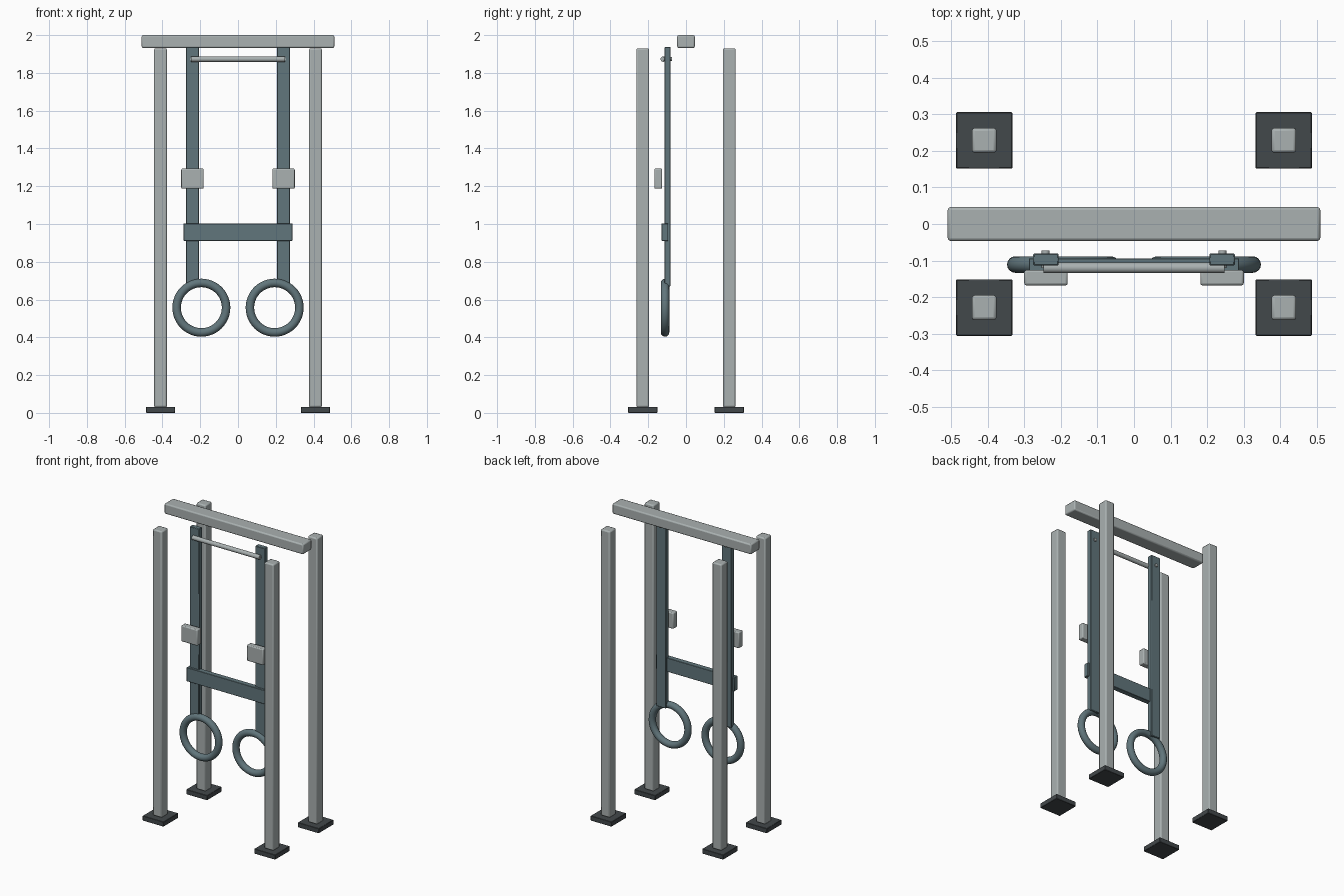
import bpy
from math import pi

if "Cube" in bpy.data.objects:
    bpy.data.objects.remove(bpy.data.objects["Cube"])


def material(name, rgb):
    m = bpy.data.materials.new(name)
    m.diffuse_color = (*rgb, 1)
    m.use_nodes = True
    m.node_tree.nodes["Principled BSDF"].inputs["Base Color"].default_value = m.diffuse_color
    return m


LIGHT = material("light_metal", (0.40, 0.44, 0.44))
SLATE = material("slate", (0.12, 0.18, 0.20))
DARK = material("dark_rubber", (0.055, 0.065, 0.07))


def box(name, x, y, z, mat, bevel=0.002, segments=1):
    """Bevelled box from (min, max) pairs on each axis."""
    bpy.ops.mesh.primitive_cube_add(
        size=1, location=[(a + b) / 2 for a, b in (x, y, z)])
    o = bpy.context.object
    o.name = name
    o.scale = [b - a for a, b in (x, y, z)]
    bpy.ops.object.transform_apply(location=False, rotation=False, scale=True)
    o.data.materials.append(mat)
    mod = o.modifiers.new("bevel", 'BEVEL')
    mod.width = bevel
    mod.segments = segments
    bpy.ops.object.shade_smooth_by_angle(angle=0.6)
    return o


def around(c, half):
    return (c - half, c + half)


# Overhead beam
box("top_beam", (-0.51, 0.51), (-0.0465, 0.0465), (1.932, 2.0), LIGHT, 0.008, 2)

# Four posts on square feet
for sx, side in ((-1, "left"), (1, "right")):
    for sy, end in ((-1, "front"), (1, "back")):
        px, py = sx * 0.41, sy * 0.229
        box(f"{end}_{side}_post", around(px, 0.034), around(py, 0.034),
            (0.03, 1.93), LIGHT, 0.008, 2)
        box(f"{end}_{side}_foot", around(px, 0.077), around(py, 0.077),
            (0, 0.032), DARK, 0.002)

# Hanging straps, buckles and rings
for sx, side in ((-1, "left"), (1, "right")):
    box(f"{side}_strap", around(sx * 0.241, 0.035), (-0.114, -0.081),
        (0.67, 1.937), SLATE, 0.003)
    box(f"{side}_buckle", around(sx * 0.241, 0.0595), (-0.168, -0.126),
        (1.187, 1.293), LIGHT, 0.006, 2)
    bpy.ops.mesh.primitive_torus_add(
        major_radius=0.131, minor_radius=0.0225, major_segments=48,
        minor_segments=16, location=(sx * 0.194, -0.111, 0.557),
        rotation=(pi / 2, 0, 0))
    ring = bpy.context.object
    ring.name = f"{side}_ring"
    ring.data.materials.append(SLATE)
    bpy.ops.object.shade_smooth()
    # Bolt end behind the strap
    bpy.ops.mesh.primitive_cylinder_add(
        vertices=16, radius=0.011, depth=0.047,
        location=(sx * 0.242, -0.0965, 1.873), rotation=(pi / 2, 0, 0))
    bolt = bpy.context.object
    bolt.name = f"{side}_bolt"
    bolt.data.materials.append(LIGHT)
    bpy.ops.object.shade_smooth_by_angle()

# Cross strap joining the two hanging straps
box("cross_strap", (-0.288, 0.288), (-0.129, -0.094), (0.911, 1.003), SLATE)

# Round grip bar
bpy.ops.mesh.primitive_cylinder_add(
    vertices=24, radius=0.0145, depth=0.495,
    location=(0, -0.12, 1.873), rotation=(0, pi / 2, 0))
bar = bpy.context.object
bar.name = "grip_bar"
bar.data.materials.append(LIGHT)
bpy.ops.object.shade_smooth_by_angle()
